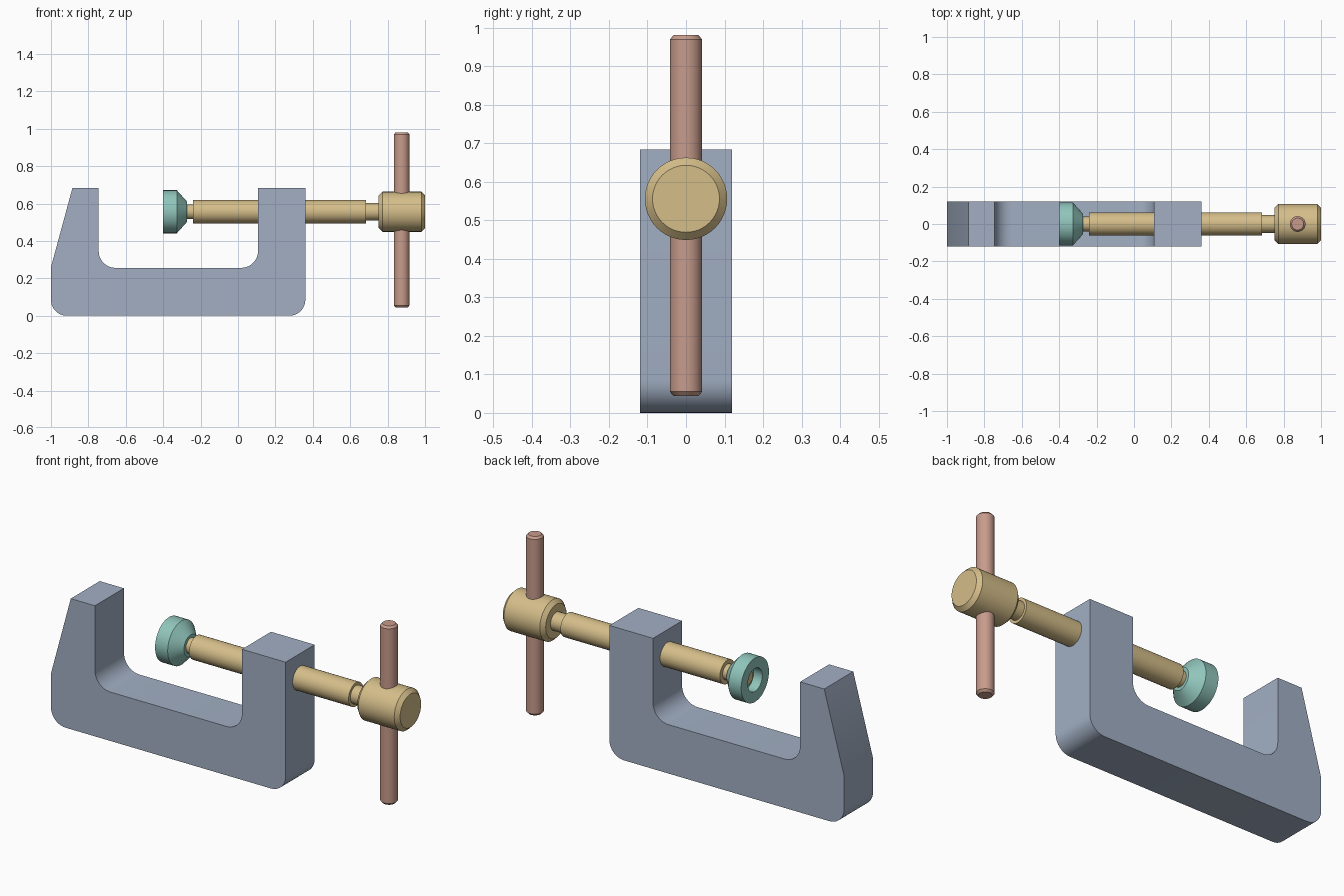
import bpy, bmesh, math
from mathutils import Vector, Matrix

if "Cube" in bpy.data.objects:
    bpy.data.objects.remove(bpy.data.objects["Cube"])

AXIS_Z = 0.556   # height of the screw axis
HALF_Y = 0.12    # half the frame thickness


def material(name, rgb):
    m = bpy.data.materials.new(name)
    m.diffuse_color = (*rgb, 1)
    m.use_nodes = True
    m.node_tree.nodes["Principled BSDF"].inputs["Base Color"].default_value = m.diffuse_color
    return m


steel = material("blue grey", (0.36, 0.43, 0.55))
brass = material("brass yellow", (0.66, 0.51, 0.25))
teal = material("soft teal", (0.28, 0.56, 0.50))
copper = material("copper pink", (0.57, 0.33, 0.26))


def finish(name, bm, mat):
    bmesh.ops.recalc_face_normals(bm, faces=bm.faces)
    me = bpy.data.meshes.new(name)
    bm.to_mesh(me)
    bm.free()
    me.materials.append(mat)
    me.shade_smooth()
    me.set_sharp_from_angle(angle=math.radians(30))
    ob = bpy.data.objects.new(name, me)
    bpy.context.collection.objects.link(ob)
    return ob


def lathe(name, profile, mat, matrix, closed=False, n=48):
    """Spin (along, radius) points about local z; ends are capped unless closed."""
    bm = bmesh.new()
    rings = [[bm.verts.new((r * math.cos(2 * math.pi * i / n),
                            r * math.sin(2 * math.pi * i / n), a))
              for i in range(n)] for a, r in profile]
    pairs = list(zip(rings, rings[1:]))
    if closed:
        pairs.append((rings[-1], rings[0]))
    else:
        bm.faces.new(rings[0])
        bm.faces.new(rings[-1])
    for lo, hi in pairs:
        for i in range(n):
            j = (i + 1) % n
            bm.faces.new((lo[i], lo[j], hi[j], hi[i]))
    bm.transform(matrix)
    return finish(name, bm, mat)


def rounded(points, steps=10):
    """Fillet each (x, z, radius) corner of a closed outline."""
    out = []
    for k, (x, z, r) in enumerate(points):
        p = Vector((x, z))
        if not r:
            out.append(p)
            continue
        a = (Vector(points[k - 1][:2]) - p).normalized()
        b = (Vector(points[(k + 1) % len(points)][:2]) - p).normalized()
        c = p + (a + b) * r          # right-angled corners
        for i in range(steps + 1):
            t = math.pi / 2 * i / steps
            out.append(c - b * r * math.cos(t) - a * r * math.sin(t))
    return out


# C-shaped frame, extruded through y
outline = rounded([(-1, 0, 0.085), (0.36, 0, 0.085), (0.36, 0.684, 0),
                   (0.107, 0.684, 0), (0.107, 0.256, 0.09),
                   (-0.745, 0.256, 0.09), (-0.745, 0.684, 0),
                   (-0.885, 0.684, 0), (-1, 0.26, 0)])
bm = bmesh.new()
face = bm.faces.new([bm.verts.new((p.x, -HALF_Y, p.y)) for p in outline])
ext = bmesh.ops.extrude_face_region(bm, geom=[face], use_keep_orig=True)
bmesh.ops.translate(bm, vec=(0, 2 * HALF_Y, 0),
                    verts=[v for v in ext["geom"] if isinstance(v, bmesh.types.BMVert)])
finish("frame", bm, steel)

# Screw with necks and head, lying along x
along_x = Matrix.Translation((0, 0, AXIS_Z)) @ Matrix.Rotation(math.pi / 2, 4, 'Y')
lathe("screw", [(-0.365, 0.034), (-0.355, 0.04), (-0.24, 0.04), (-0.24, 0.062),
                (0.684, 0.062), (0.684, 0.047), (0.752, 0.047), (0.752, 0.087),
                (0.772, 0.107), (0.98, 0.107), (1.0, 0.087)], brass, along_x)

# Swivel pad, hollow at the face
lathe("swivel_pad", [(-0.40, 0.06), (-0.40, 0.115), (-0.327, 0.115),
                     (-0.274, 0.056), (-0.274, 0.039), (-0.35, 0.039),
                     (-0.35, 0.06)], teal, along_x, closed=True)

# Sliding handle bar through the head
lathe("handle_bar", [(0.044, 0.032), (0.055, 0.042), (0.97, 0.042), (0.981, 0.032)],
      copper, Matrix.Translation((0.875, 0, 0)), n=32)
